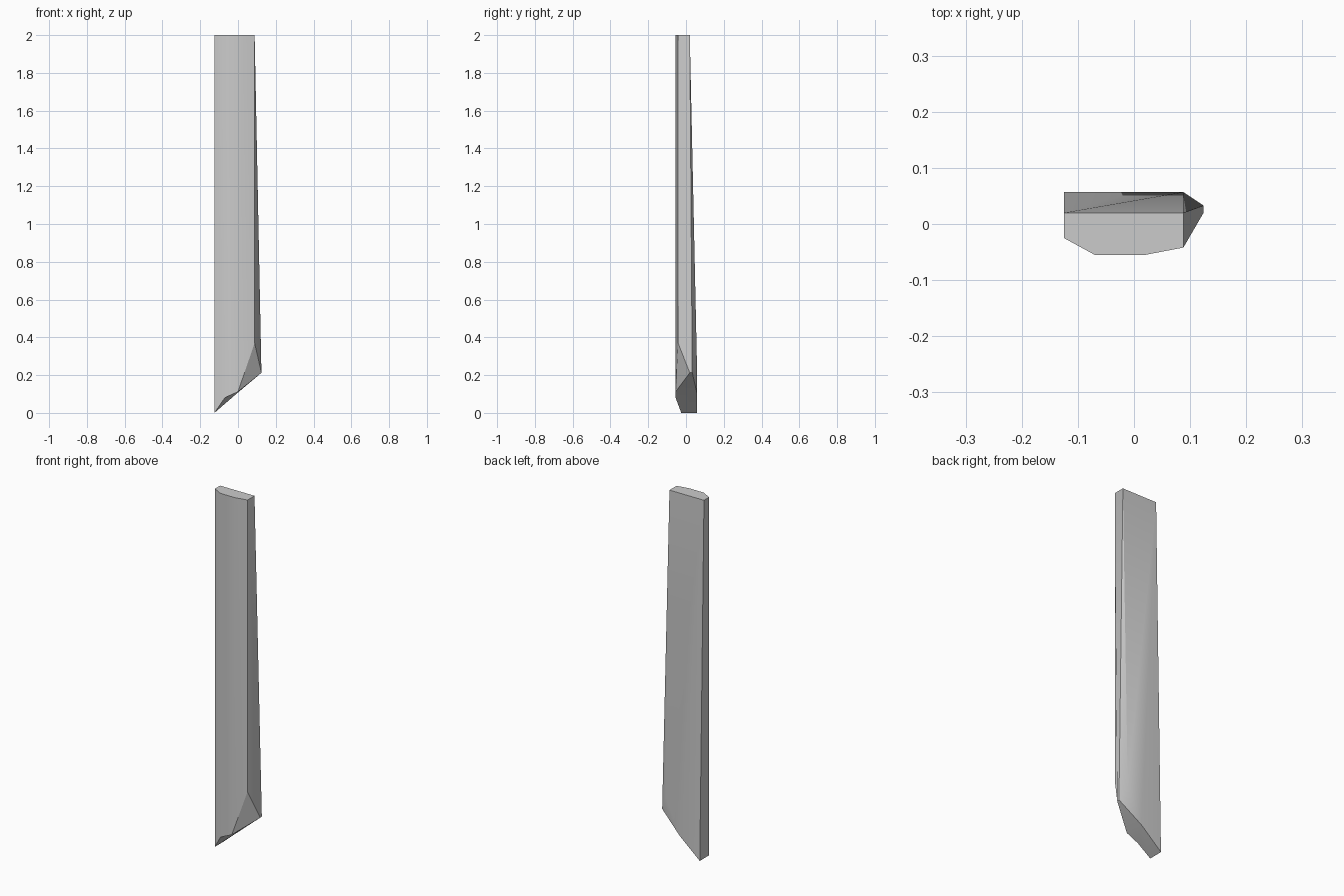
import bpy, bmesh, math

cube = bpy.data.objects.get("Cube")
if cube:
    bpy.data.objects.remove(cube, do_unlink=True)

# Single plain grey material
grey = bpy.data.materials.new("grey")
grey.use_nodes = True
colour = (0.6, 0.6, 0.6, 1)
grey.diffuse_color = colour
grey.node_tree.nodes["Principled BSDF"].inputs["Base Color"].default_value = colour

# Corners of the slat, named by place
points = {
    # upper end outline
    "top_back_right": (-0.125, 0.02, 2), "top_right": (-0.125, -0.025, 2),
    "top_front_right": (-0.07, -0.055, 2), "top_front_left": (0.02, -0.055, 2),
    "top_left": (0.088, -0.042, 2), "top_back_left": (0.088, 0.02, 2),
    # slanted lower end
    "low_back": (-0.125, 0.057, 0), "low_right": (-0.125, -0.025, 0),
    "low_front_right": (-0.07, -0.055, 0.08), "low_front_left": (0, -0.055, 0.112),
    "low_back_mid": (0, 0.057, 0.108),
    # flared left edge
    "flare_front": (0.088, -0.042, 0.37), "flare_back": (0.088, 0.057, 0.3),
    "tip_front": (0.124, 0.02, 0.212), "tip_back": (0.124, 0.033, 0.215),
}

faces = [
    # upper cap
    "top_back_right top_right top_front_right top_front_left top_left top_back_left",
    # right side and front facets
    "top_back_right low_back low_right top_right",
    "top_right low_right low_front_right top_front_right",
    "top_front_right low_front_right low_front_left top_front_left",
    "top_front_left low_front_left flare_front",
    "top_front_left flare_front top_left",
    # flared left side
    "top_left flare_front tip_front top_back_left",
    "low_front_left tip_front flare_front",
    "top_back_left tip_front tip_back",
    "top_back_left tip_back flare_back",
    "flare_back tip_back low_back_mid",
    # broad back
    "top_back_right low_back_mid low_back",
    "top_back_right flare_back low_back_mid",
    "top_back_right top_back_left flare_back",
    # slanted underside
    "low_back low_back_mid low_front_left low_front_right low_right",
    "low_back_mid tip_back tip_front low_front_left",
]

bm = bmesh.new()
corner = {name: bm.verts.new(co) for name, co in points.items()}
for names in faces:
    bm.faces.new([corner[n] for n in names.split()])
bmesh.ops.recalc_face_normals(bm, faces=bm.faces)
mesh = bpy.data.meshes.new("tapered_slat")
bm.to_mesh(mesh)
bm.free()

slat = bpy.data.objects.new("tapered_slat", mesh)
bpy.context.collection.objects.link(slat)
mesh.materials.append(grey)
bpy.ops.object.select_all(action="DESELECT")
slat.select_set(True)
bpy.context.view_layer.objects.active = slat
bpy.ops.object.shade_smooth_by_angle(angle=math.radians(30))
